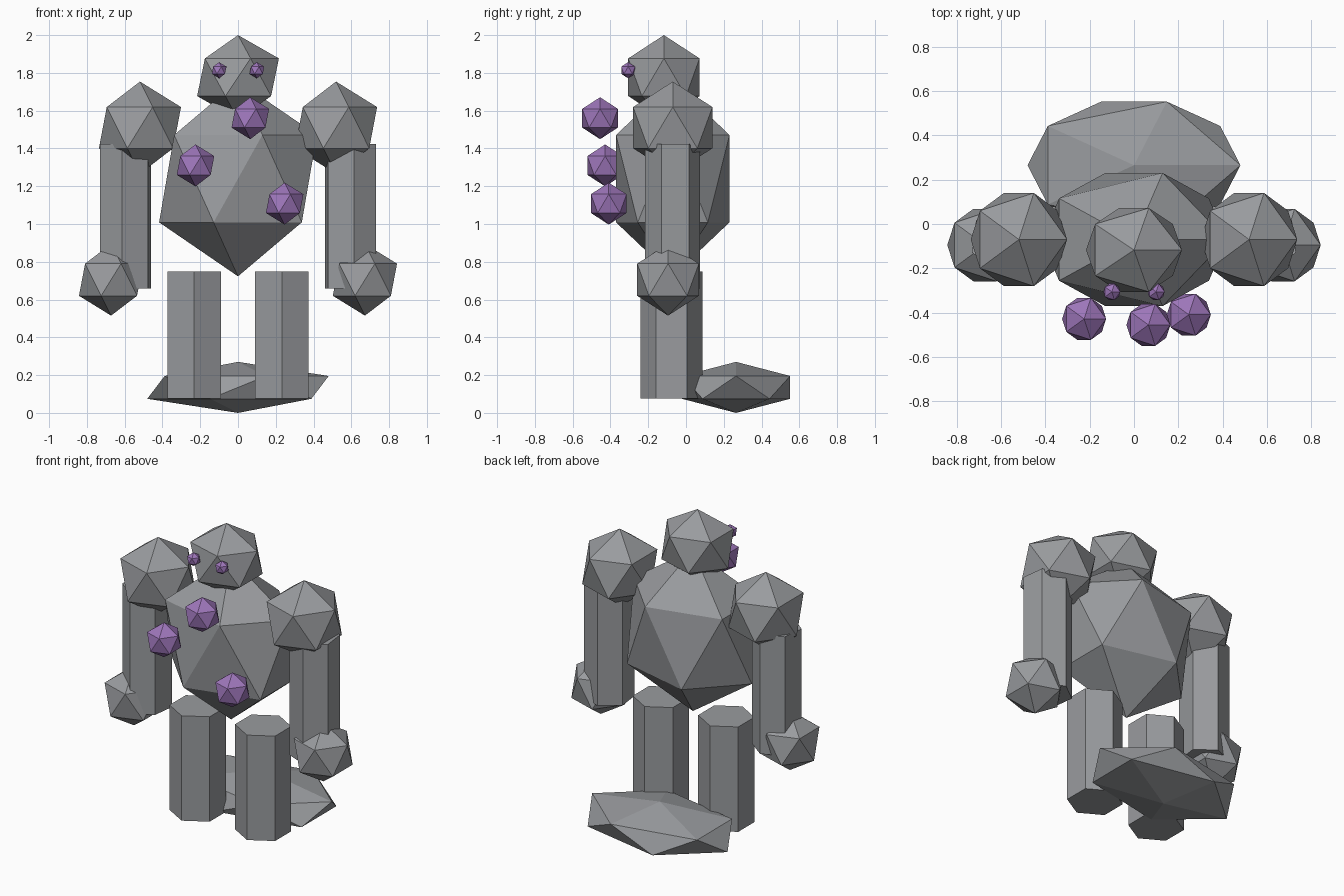
import bpy
from math import radians

cube = bpy.data.objects.get("Cube")
if cube:
    bpy.data.objects.remove(cube, do_unlink=True)


def make_material(name, colour):
    mat = bpy.data.materials.new(name)
    mat.use_nodes = True
    mat.diffuse_color = (*colour, 1)
    mat.node_tree.nodes["Principled BSDF"].inputs["Base Color"].default_value = (*colour, 1)
    return mat


stone = make_material("stone_grey", (0.32, 0.33, 0.345))
crystal = make_material("crystal_purple", (0.34, 0.18, 0.49))


def finish(name, mat):
    obj = bpy.context.object
    obj.name = name
    obj.data.materials.append(mat)
    return obj


def boulder(name, centre, radii, mat=stone):
    """Faceted icosahedron stretched to the given radii."""
    bpy.ops.mesh.primitive_ico_sphere_add(subdivisions=1, radius=1, location=centre)
    obj = finish(name, mat)
    obj.scale = radii
    return obj


def column(name, centre, radius, height, turn=0):
    """Upright six-sided prism."""
    bpy.ops.mesh.primitive_cylinder_add(vertices=6, radius=radius, depth=height,
                                        location=centre, rotation=(0, 0, radians(turn)))
    return finish(name, stone)


# Body, head and the flat rock behind the legs
boulder("body", (0, -0.07, 1.24), (0.467, 0.353, 0.517))
boulder("head", (0, -0.117, 1.777), (0.242, 0.222, 0.223))
boulder("rear_rock", (0, 0.265, 0.135), (0.537, 0.337, 0.135))

# Limbs on both sides
for side, s in (("left", 1), ("right", -1)):
    boulder(f"{side}_shoulder", (s * 0.519, -0.07, 1.51), (0.243, 0.247, 0.244))
    column(f"{side}_arm", (s * 0.595, -0.072, 1.04), 0.147, 0.765, s * 7)
    boulder(f"{side}_hand", (s * 0.672, -0.095, 0.705), (0.19, 0.192, 0.19))
    column(f"{side}_leg", (s * 0.232, -0.077, 0.413), 0.164, 0.673)
    boulder(f"{side}_eye", (s * 0.1, -0.306, 1.814), (0.043,) * 3, crystal)

# Crystals floating in front of the chest
for name, centre in (("upper_crystal", (0.065, -0.455, 1.56)),
                     ("middle_crystal", (-0.225, -0.428, 1.31)),
                     ("lower_crystal", (0.247, -0.409, 1.108))):
    boulder(name, centre, (0.111,) * 3, crystal)
